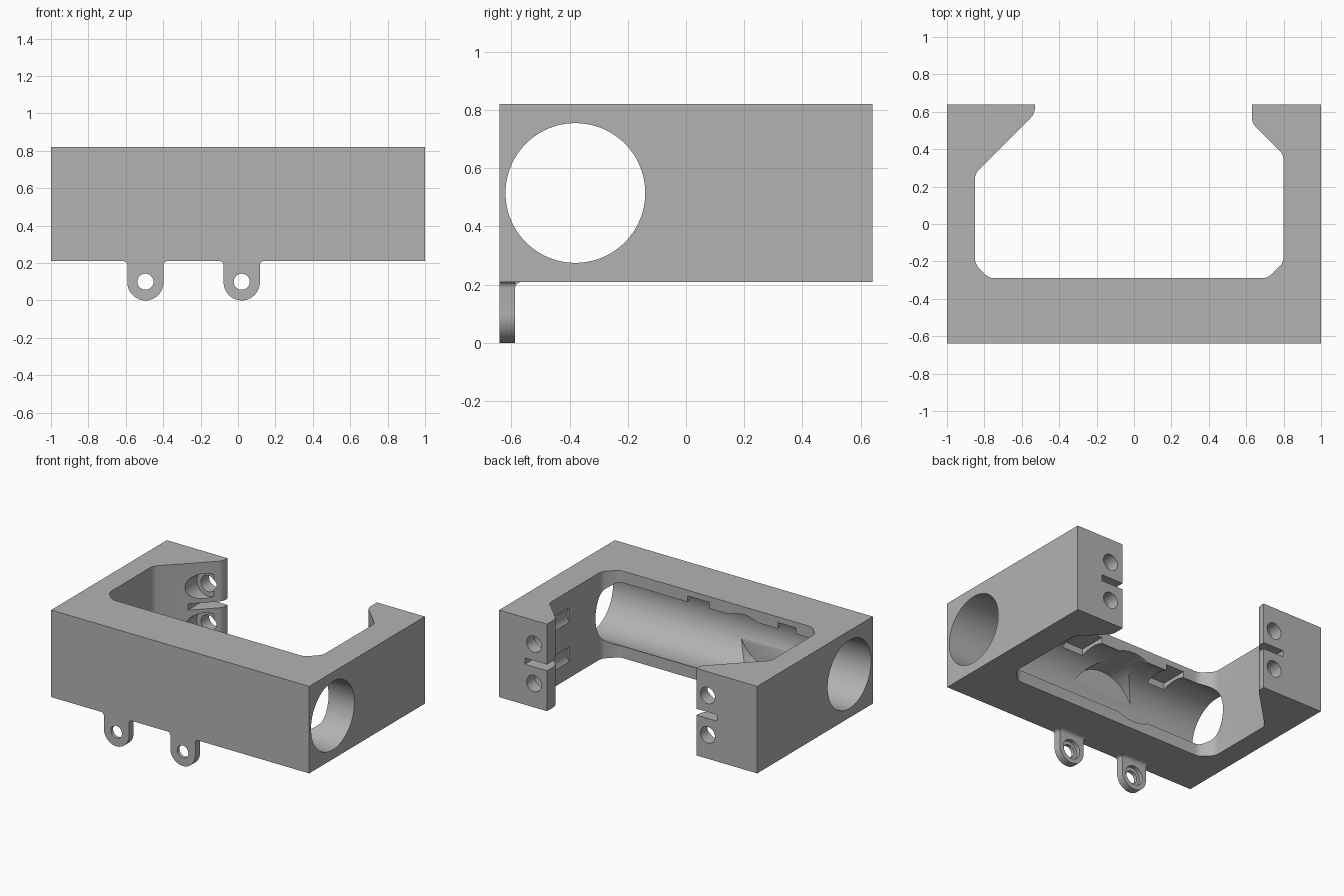
import bpy
import bmesh
from math import pi, cos, sin
from mathutils import Vector, Matrix

old = bpy.data.objects.get("Cube")
if old:
    bpy.data.objects.remove(old, do_unlink=True)

grey = bpy.data.materials.new("plain_grey")
grey.use_nodes = True
grey.diffuse_color = (0.45, 0.45, 0.45, 1)
grey.node_tree.nodes["Principled BSDF"].inputs["Base Color"].default_value = (0.45, 0.45, 0.45, 1)

BOTTOM, TOP = 0.21, 0.82
BORE_Y, MID_Z = -0.38, 0.515


def make_object(name, bm):
    bmesh.ops.recalc_face_normals(bm, faces=bm.faces)
    mesh = bpy.data.meshes.new(name)
    bm.to_mesh(mesh)
    bm.free()
    mesh.materials.append(grey)
    ob = bpy.data.objects.new(name, mesh)
    bpy.context.collection.objects.link(ob)
    return ob


def prism(name, points, offset):
    bm = bmesh.new()
    face = bm.faces.new([bm.verts.new(p) for p in points])
    ext = bmesh.ops.extrude_face_region(bm, geom=[face])
    verts = [g for g in ext["geom"] if isinstance(g, bmesh.types.BMVert)]
    bmesh.ops.translate(bm, verts=verts, vec=offset)
    return make_object(name, bm)


def box(name, lo, hi):
    bm = bmesh.new()
    lo, hi = Vector(lo), Vector(hi)
    bmesh.ops.create_cube(bm, size=1, matrix=Matrix.Translation((lo + hi) / 2)
                          @ Matrix.Diagonal((*(hi - lo), 1)))
    return make_object(name, bm)


def rod(name, start, end, radius, sides=48):
    bm = bmesh.new()
    a, b = Vector(start), Vector(end)
    turn = (b - a).to_track_quat("Z", "Y").to_matrix().to_4x4()
    bmesh.ops.create_cone(bm, cap_ends=True, segments=sides, radius1=radius, radius2=radius,
                          depth=(b - a).length, matrix=Matrix.Translation((a + b) / 2) @ turn)
    return make_object(name, bm)


def cut(target, cutter):
    cutter.hide_render = True
    cutter.hide_viewport = True
    mod = target.modifiers.new(cutter.name, "BOOLEAN")
    mod.operation = "DIFFERENCE"
    mod.solver = "EXACT"
    mod.object = cutter


def finish(ob):
    # Bake the cuts, drop the cutters and smooth the round walls
    bpy.context.view_layer.update()
    baked = bpy.data.meshes.new_from_object(ob.evaluated_get(bpy.context.evaluated_depsgraph_get()))
    cutters = [m.object for m in ob.modifiers]
    ob.modifiers.clear()
    ob.data = baked
    for c in cutters:
        bpy.data.objects.remove(c, do_unlink=True)
    bpy.ops.object.select_all(action="DESELECT")
    ob.select_set(True)
    bpy.context.view_layer.objects.active = ob
    bpy.ops.object.shade_smooth_by_angle(angle=pi / 6)


def rounded(corners, size):
    # Replace each corner with a short curve
    out = []
    for i, c in enumerate(corners):
        p, q, n = Vector(corners[i - 1]), Vector(c), Vector(corners[(i + 1) % len(corners)])
        a, b = q + (p - q).normalized() * size, q + (n - q).normalized() * size
        for k in range(5):
            t = k / 4
            out.append(a * (1 - t) ** 2 + q * 2 * t * (1 - t) + b * t * t)
    return out


# Main frame: block with an open-backed well
frame = box("frame", (-1, -0.64, BOTTOM), (1, 0.64, TOP))
well = [(-0.85, 0.27), (-0.85, -0.215), (-0.775, -0.29), (0.715, -0.29), (0.80, -0.205), (0.80, 0.37)]
mouth = [(0.63, 0.54), (0.63, 0.8), (-0.53, 0.8), (-0.53, 0.59)]
outline = rounded([(x, y, 0) for x, y in well + mouth], 0.03)
cut(frame, prism("well_cutter", outline, (0, 0, 1)))

# Long bore, round recess in its front wall and two ceiling notches
cut(frame, rod("bore_cutter", (-1.1, BORE_Y, MID_Z), (1.1, BORE_Y, MID_Z), 0.24, 96))
cut(frame, rod("recess_cutter", (-0.24, -0.6, MID_Z), (-0.24, -0.2, MID_Z), 0.25, 64))
for x0, x1 in ((0.02, 0.19), (-0.65, -0.51)):
    cut(frame, box("notch_cutter", (x0, -0.48, 0.6), (x1, -0.25, 0.78)))

# Rear prongs: clamp slots and screw holes with counterbores
for slot0, slot1, hole_x, seat_y in ((-0.69, -0.5, -0.616, 0.55), (0.6, 0.80, 0.73, 0.55)):
    cut(frame, box("slot_cutter", (slot0, 0.2, 0.493), (slot1, 0.8, 0.537)))
    for z in (MID_Z - 0.138, MID_Z + 0.138):
        cut(frame, rod("screw_cutter", (hole_x, 0.3, z), (hole_x, 0.8, z), 0.057, 32))
        cut(frame, rod("counterbore_cutter", (hole_x, 0.15, z), (hole_x, seat_y, z), 0.088, 32))
finish(frame)

# Mounting tabs under the front edge
R, FLARE = 0.097, 0.02
for name, cx in (("right_tab", -0.495), ("left_tab", 0.02)):
    half = [(R + FLARE * (1 - sin(a)), BOTTOM - FLARE * (1 - cos(a)))
            for a in (0, pi / 8, pi / 4, pi * 3 / 8, pi / 2)]
    half += [(R * cos(a), R - R * sin(a)) for a in [pi / 2 * i / 12 for i in range(13)]]
    points = half + [(-x, z) for x, z in reversed(half[:-1])]
    tab = prism(name, [(cx + x, -0.64, z) for x, z in points], (0, 0.052, 0))
    cut(tab, rod("tab_hole_cutter", (cx, -0.7, 0.1), (cx, -0.5, 0.1), 0.043, 32))
    cut(tab, rod("tab_seat_cutter", (cx, -0.615, 0.1), (cx, -0.5, 0.1), 0.067, 32))
    finish(tab)

    # Curved fillet joining the tab's back to the frame
    arc = [(-0.588 + 0.025 * (1 - sin(a)), BOTTOM - 0.025 * (1 - cos(a)))
           for a in (0, pi / 8, pi / 4, pi * 3 / 8, pi / 2)]
    fillet = prism(name + "_fillet", [(cx - R, y, z) for y, z in [(-0.588, BOTTOM)] + arc],
                   (2 * R, 0, 0))
    finish(fillet)
